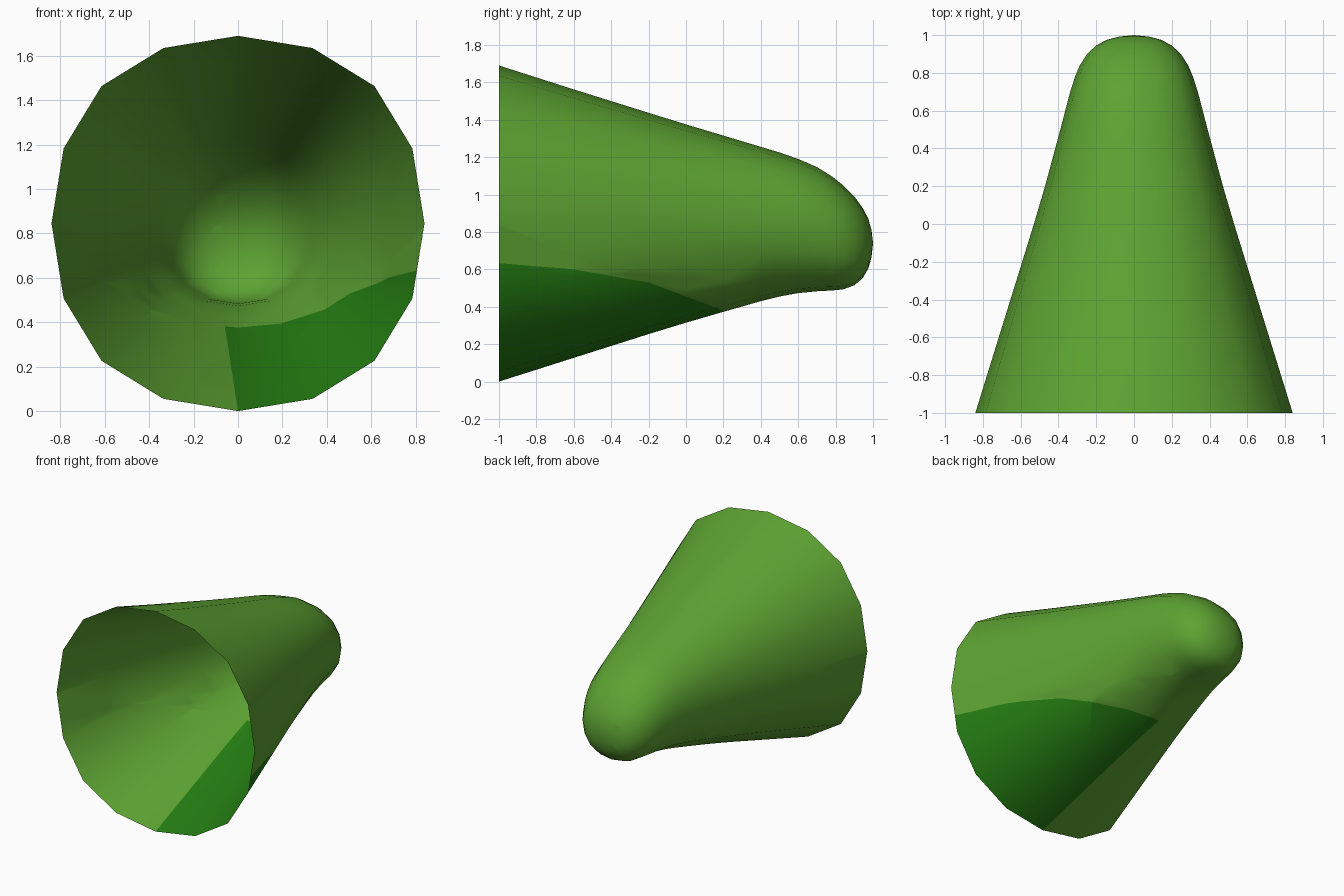
import bpy, bmesh
from mathutils import Vector

if "Cube" in bpy.data.objects:
    bpy.data.objects.remove(bpy.data.objects["Cube"])

# Colours
def material(name, rgb):
    m = bpy.data.materials.new(name)
    m.diffuse_color = (*rgb, 1)
    m.use_nodes = True
    m.node_tree.nodes["Principled BSDF"].inputs["Base Color"].default_value = m.diffuse_color
    return m

leaf = material("leaf green", (0.109, 0.366, 0.032))
dark = material("dark green", (0.018, 0.209, 0.006))

# Cross-section: 16-sided unit ring, built from one mirrored quarter
q = [(0, 1), (.4, .935), (.732, .732), (.935, .4)]
ring = []
for k in range(4):
    for x, z in q:
        for _ in range(k):
            x, z = z, -x
        ring.append((x, z))

# Profile stations along the horn: y, top z, bottom z, half width
stations = [
    (-1, 1.69, 0.0, .84), (-.6, 1.562, .127, .716), (-.2, 1.437, .254, .592),
    (0, 1.375, .315, .53), (.2, 1.315, .373, .471), (.4, 1.255, .43, .417),
    (.5, 1.225, .455, .39), (.6, 1.19, .473, .364), (.7, 1.147, .483, .338),
    (.78, 1.097, .487, .312), (.84, 1.05, .493, .287), (.9, .99, .515, .248),
    (.945, .928, .553, .2), (.975, .87, .605, .145), (.992, .81, .665, .08)]

bm = bmesh.new()
loops = []
for y, top, bot, w in stations:
    c, h = (top + bot) / 2, (top - bot) / 2
    loops.append([bm.verts.new((x * w, y, c + z * h)) for x, z in ring])
n = len(ring)
for a, b in zip(loops, loops[1:]):
    for i in range(n):
        j = (i + 1) % n
        bm.faces.new((a[i], a[j], b[j], b[i]))
# Rounded tip
tip = bm.verts.new((0, 1.0, .74))
for i in range(n):
    bm.faces.new((loops[-1][i], loops[-1][(i + 1) % n], tip))

# Dark patch: cut along its border lines, then colour the faces inside
border = [(-1, .633), (-.6, .6), (-.2, .53), (.2, .38)]
planes = []
for (y0, z0), (y1, z1) in zip(border, border[1:]):
    planes.append((Vector((0, y0, z0)), Vector((0, z0 - z1, y1 - y0)).normalized()))
planes.append((Vector((0, -1, 0)), Vector((-1.2, -.06, 0)).normalized()))
for co, no in planes:
    bmesh.ops.bisect_plane(bm, geom=bm.verts[:] + bm.edges[:] + bm.faces[:],
                           plane_co=co, plane_no=no, dist=1e-5)
for f in bm.faces:
    f.smooth = True
    c = f.calc_center_median()
    if all((c - co).dot(no) < 0 for co, no in planes):
        f.material_index = 1
bmesh.ops.recalc_face_normals(bm, faces=bm.faces[:])
# Open shell: make sure the normals face outward
bm.faces.ensure_lookup_table()
f = bm.faces[0]
c = f.calc_center_median()
if f.normal.dot(c - Vector((0, c.y, .845))) < 0:
    bmesh.ops.reverse_faces(bm, faces=bm.faces[:])

me = bpy.data.meshes.new("horn_shell")
bm.to_mesh(me)
bm.free()
me.materials.append(leaf)
me.materials.append(dark)
bpy.context.collection.objects.link(bpy.data.objects.new("horn_shell", me))
